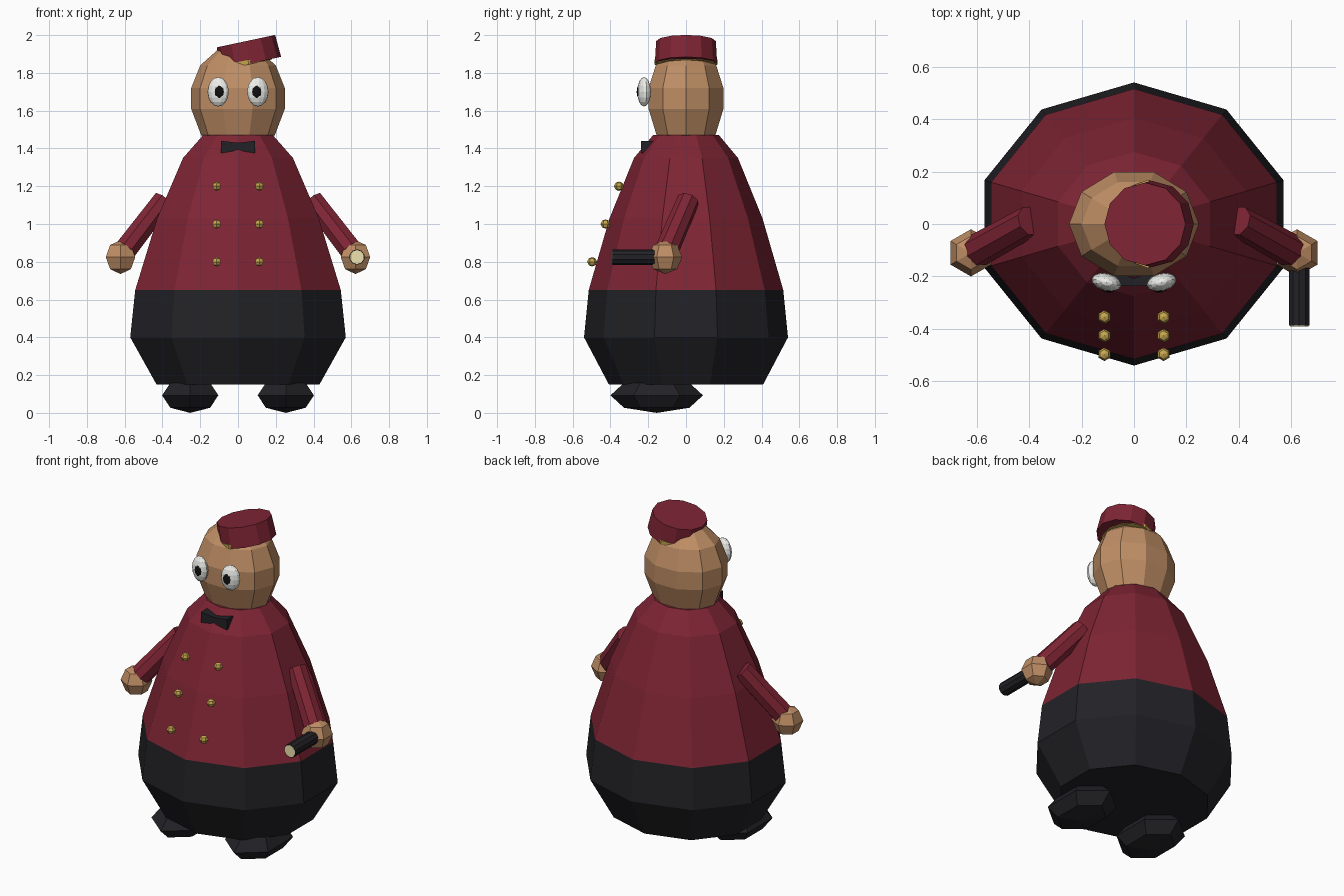
import bpy, bmesh, math
from mathutils import Matrix, Vector

if "Cube" in bpy.data.objects:
    bpy.data.objects.remove(bpy.data.objects["Cube"])


def material(name, rgb):
    m = bpy.data.materials.new(name)
    m.diffuse_color = (*rgb, 1)
    m.use_nodes = True
    m.node_tree.nodes["Principled BSDF"].inputs["Base Color"].default_value = m.diffuse_color
    return m


RED = material("burgundy", (0.21, 0.018, 0.034))
BLACK = material("black", (0.016, 0.016, 0.02))
SKIN = material("skin", (0.52, 0.27, 0.13))
GOLD = material("gold", (0.58, 0.39, 0.08))
WHITE = material("white", (0.85, 0.85, 0.82))
PUPIL = material("pupil", (0.005, 0.005, 0.006))
LENS = material("lens", (0.85, 0.77, 0.42))


def finish(bm, name, mat, matrix=Matrix()):
    bmesh.ops.transform(bm, matrix=matrix, verts=bm.verts)
    bmesh.ops.recalc_face_normals(bm, faces=bm.faces)
    mesh = bpy.data.meshes.new(name)
    bm.to_mesh(mesh)
    bm.free()
    mesh.materials.append(mat)
    ob = bpy.data.objects.new(name, mesh)
    bpy.context.collection.objects.link(ob)
    return ob


def lathe(name, mat, profile, sx, sy, phase, n=10, y=0):
    """Faceted elliptical revolve of (radius, z) pairs with closed ends."""
    bm = bmesh.new()
    rings = []
    for r, z in profile:
        angs = [phase + math.tau * i / n for i in range(n)]
        rings.append([bm.verts.new((sx * r * math.cos(a), y + sy * r * math.sin(a), z)) for a in angs])
    for a, b in zip(rings, rings[1:]):
        for i in range(n):
            bm.faces.new((a[i], a[(i + 1) % n], b[(i + 1) % n], b[i]))
    bm.faces.new(rings[0])
    bm.faces.new(rings[-1])
    return finish(bm, name, mat)


def ball(name, mat, loc, size, seg=6, rings=4, rot=Matrix()):
    bm = bmesh.new()
    bmesh.ops.create_uvsphere(bm, u_segments=seg, v_segments=rings, radius=1)
    scale = Matrix.Diagonal((*size, 1))
    return finish(bm, name, mat, Matrix.Translation(loc) @ rot @ scale)


def rod(name, mat, a, b, r1, r2, seg):
    a, b = Vector(a), Vector(b)
    bm = bmesh.new()
    bmesh.ops.create_cone(bm, cap_ends=True, segments=seg, radius1=r1, radius2=r2, depth=(b - a).length)
    rot = (b - a).to_track_quat('Z', 'Y').to_matrix().to_4x4()
    return finish(bm, name, mat, Matrix.Translation((a + b) / 2) @ rot)


# Body: ten-sided trousers and coat
lathe("trousers", BLACK, [(.408, .15), (.54, .4), (.515, .65)], 1.111, 1, math.pi / 2)
lathe("coat", RED, [(.515, .65), (.405, 1.03), (.275, 1.35), (.175, 1.47)], 1.111, 1, math.pi / 2)

# Head
lathe("head", SKIN, [(.12, 1.44), (.195, 1.47), (.248, 1.61), (.248, 1.72), (.2, 1.84), (.11, 1.92), (.03, 1.94)],
      1, .84, 0)

# Tilted cap with gold trim under it
up = Vector((-math.sin(math.radians(12)), 0, math.cos(math.radians(12))))
top = Vector((.042, 0, 1.968))
rod("cap", RED, top - up * .12, top, .165, .158, 12)
trim = rod("cap_trim", GOLD, (0, 0, -.012), (0, 0, .012), 1, 1, 12)
trim.data.transform(Matrix.Translation((.055, 0, 1.857)) @ Matrix.Rotation(math.radians(-12), 4, 'Y')
                    @ Matrix.Diagonal((.125, .168, 1, 1)))

# Bow tie: two wings pinched at the middle
bm = bmesh.new()
cols = []
for x, lo, hi in ((-.09, 1.375, 1.44), (0, 1.39, 1.43), (.09, 1.375, 1.44)):
    cols.append([bm.verts.new((x, y, z)) for y, z in ((-.237, lo), (-.237, hi), (-.17, hi), (-.17, lo))])
for a, b in zip(cols, cols[1:]):
    for i in range(4):
        bm.faces.new((a[i], a[(i + 1) % 4], b[(i + 1) % 4], b[i]))
bm.faces.new(cols[0])
bm.faces.new(cols[-1])
finish(bm, "bow_tie", BLACK)

for s, side in ((-1, "left"), (1, "right")):
    # Eyes
    turn = Matrix.Rotation(math.radians(14 * s), 4, 'Z')
    ball(f"{side}_eye", WHITE, (.105 * s, -.222, 1.7), (.058, .034, .078), 12, 8, turn)
    ball(f"{side}_pupil", PUPIL, (.101 * s, -.243, 1.7), (.03, .018, .04), 10, 6, turn)
    # Double row of buttons
    for i in range(3):
        ball(f"{side}_button_{i + 1}", GOLD, (.113 * s, -.497 + .071 * i, .8 + .2 * i), (.026, .026, .025))
    # Sleeves, hands and shoes
    rod(f"{side}_sleeve", RED, (.395 * s, .012, 1.125), (.595 * s, -.1, .865), .06, .064, 8)
    ball(f"{side}_hand", SKIN, (.622 * s, -.11, .825), (.09, .09, .09))
    ball(f"{side}_shoe", BLACK, (.253 * s, -.155, .093), (.172, .245, .093))

# Torch in the right hand
rod("torch", BLACK, (.63, -.1, .825), (.63, -.388, .825), .041, .041, 10)
rod("torch_lens", LENS, (.63, -.37, .825), (.63, -.391, .825), .037, .037, 10)
